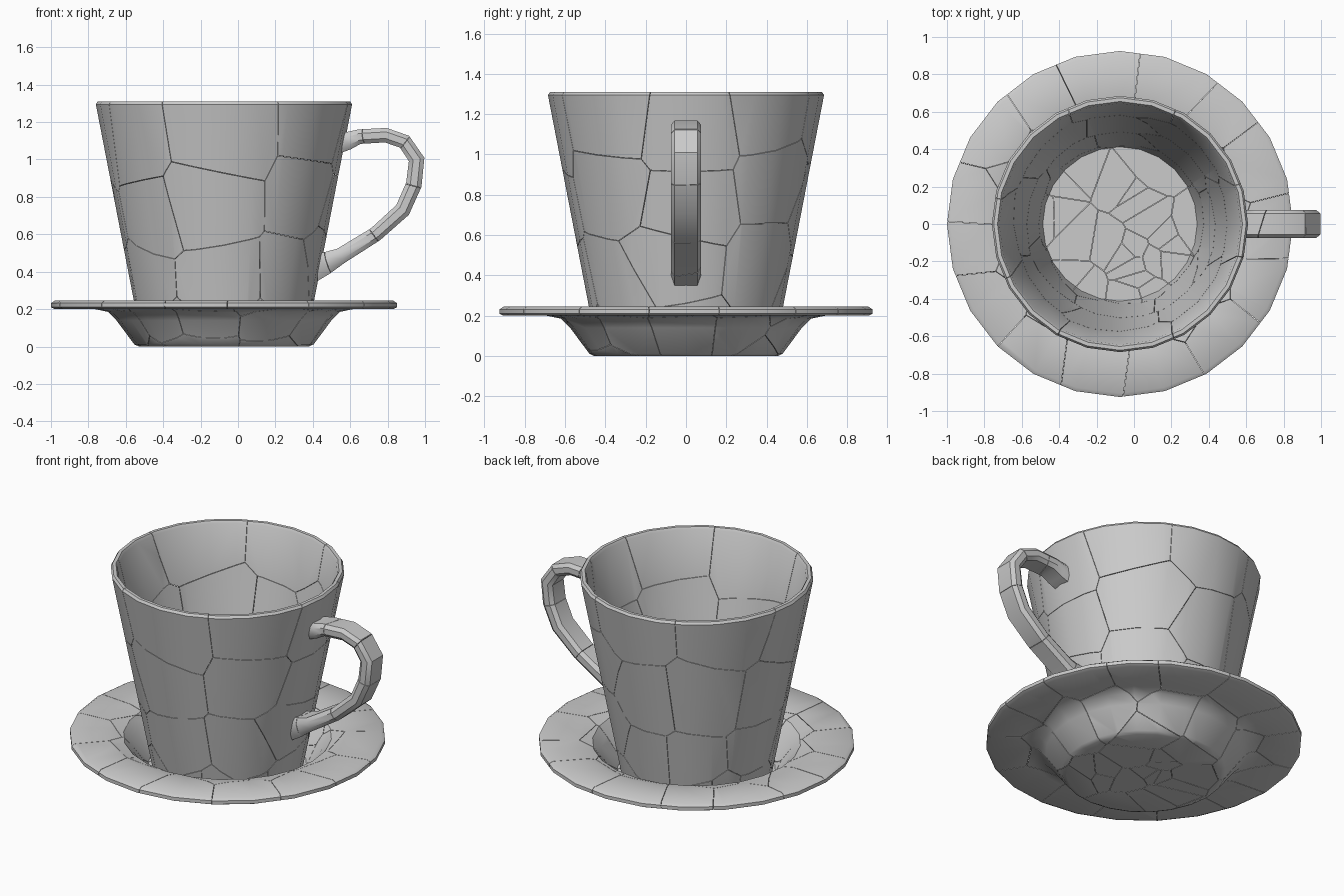
import bpy
import bmesh
import math
import random
from mathutils import Vector

random.seed(7)
CENTRE_X = -0.075
SEGMENTS = 24
HALF_GAP = 0.0012

if "Cube" in bpy.data.objects:
    bpy.data.objects.remove(bpy.data.objects["Cube"], do_unlink=True)

grey = bpy.data.materials.new("light grey ceramic")
grey.use_nodes = True
colour = (0.6, 0.6, 0.6, 1)
grey.diffuse_color = colour
grey.node_tree.nodes["Principled BSDF"].inputs["Base Color"].default_value = colour


def skin(rings):
    """Closed solid from equal rings of points, capped at both ends."""
    bm = bmesh.new()
    loops = [[bm.verts.new(p) for p in ring] for ring in rings]
    count = len(loops[0])
    for a, b in zip(loops, loops[1:]):
        for i in range(count):
            j = (i + 1) % count
            bm.faces.new((a[i], a[j], b[j], b[i]))
    bm.faces.new(loops[0][::-1])
    bm.faces.new(loops[-1])
    bmesh.ops.recalc_face_normals(bm, faces=bm.faces)
    return bm


def polar(radius, angle, z):
    return Vector((CENTRE_X + radius * math.cos(angle), radius * math.sin(angle), z))


def lathe(profile):
    return skin([[polar(r, math.tau * i / SEGMENTS, z) for i in range(SEGMENTS)]
                 for r, z in profile])


def seed_ring(count, radius, z, spread):
    """Jittered shard centres around a ring."""
    return [polar(radius + random.uniform(-0.06, 0.06),
                  math.tau * (i + random.uniform(-0.3, 0.3)) / count,
                  z + random.uniform(-spread, spread)) for i in range(count)]


def seed_disc(count, radius, z):
    return [polar(radius * math.sqrt(random.random()), random.uniform(0, math.tau), z)
            for _ in range(count)]


def shatter(name, solid, seeds):
    """Split a solid into close-fitting shards, one around each seed."""
    whole = bpy.data.meshes.new(name)
    for seed in seeds:
        shard = solid.copy()
        for other in sorted(seeds, key=lambda p: (p - seed).length):
            if other == seed or not shard.verts:
                continue
            normal = (other - seed).normalized()
            point = (seed + other) / 2 - normal * HALF_GAP
            if all((v.co - point).dot(normal) < 0 for v in shard.verts):
                continue
            cut = bmesh.ops.bisect_plane(
                shard, geom=shard.verts[:] + shard.edges[:] + shard.faces[:],
                plane_co=point, plane_no=normal, clear_outer=True)["geom_cut"]
            rim = [e for e in cut if isinstance(e, bmesh.types.BMEdge) and e.is_boundary]
            if rim:
                bmesh.ops.triangle_fill(shard, edges=rim, use_beauty=True, normal=normal)
        piece = bpy.data.meshes.new("shard")
        shard.to_mesh(piece)
        shard.free()
        joined = bmesh.new()
        joined.from_mesh(whole)
        joined.from_mesh(piece)
        joined.to_mesh(whole)
        joined.free()
        bpy.data.meshes.remove(piece)
    solid.free()
    whole.materials.append(grey)
    obj = bpy.data.objects.new(name, whole)
    bpy.context.collection.objects.link(obj)
    bpy.ops.object.select_all(action="DESELECT")
    obj.select_set(True)
    bpy.context.view_layer.objects.active = obj
    bpy.ops.object.shade_smooth_by_angle(angle=math.radians(35))


# Saucer with a deep well
saucer = lathe([(0.455, 0), (0.48, 0.012), (0.575, 0.14), (0.62, 0.185), (0.69, 0.2),
                (0.905, 0.2), (0.925, 0.21), (0.925, 0.232), (0.905, 0.245),
                (0.69, 0.243), (0.61, 0.225), (0.56, 0.17), (0.465, 0.04)])
shatter("saucer", saucer, seed_ring(15, 0.8, 0.22, 0.01)
        + seed_ring(11, 0.55, 0.13, 0.03) + seed_disc(18, 0.42, 0.02))

# Tapered cup with a rounded lip
cup = lathe([(0.43, 0.042), (0.445, 0.055), (0.685, 1.295), (0.675, 1.31),
             (0.655, 1.31), (0.645, 1.295), (0.413, 0.09)])
walls = [s for z, r in ((0.38, 0.49), (0.78, 0.57), (1.16, 0.64))
         for s in seed_ring(8, r, z, 0.1)]
shatter("cup", cup, walls + seed_disc(24, 0.4, 0.06))

# Handle: centre line x, z and thickness, flared where it meets the wall
path = [(0.55, 1.095, 0.12), (0.59, 1.1, 0.095), (0.65, 1.122, 0.078), (0.79, 1.13, 0.078),
        (0.89, 1.095, 0.08), (0.955, 1.0, 0.085), (0.94, 0.865, 0.085), (0.88, 0.73, 0.085),
        (0.735, 0.6, 0.08), (0.55, 0.485, 0.085), (0.47, 0.445, 0.12), (0.425, 0.445, 0.19)]
rings = []
for i, (x, z, thick) in enumerate(path):
    before, after = path[max(i - 1, 0)], path[min(i + 1, len(path) - 1)]
    along = Vector((after[0] - before[0], 0, after[1] - before[1])).normalized()
    if i in (0, len(path) - 1):
        along = Vector((1 if i == 0 else -1, 0, 0))
    across = Vector((-along.z, 0, along.x))
    t, w = thick / 2, 0.075
    section = [(w, t * 0.45), (w * 0.75, t), (-w * 0.75, t), (-w, t * 0.45),
               (-w, -t * 0.45), (-w * 0.75, -t), (w * 0.75, -t), (w, -t * 0.45)]
    rings.append([Vector((x, v, z)) + across * u for v, u in section])
shatter("handle", skin(rings), [Vector((x, random.uniform(-0.05, 0.05), z))
                                for x, z, _ in path[1::2]])
